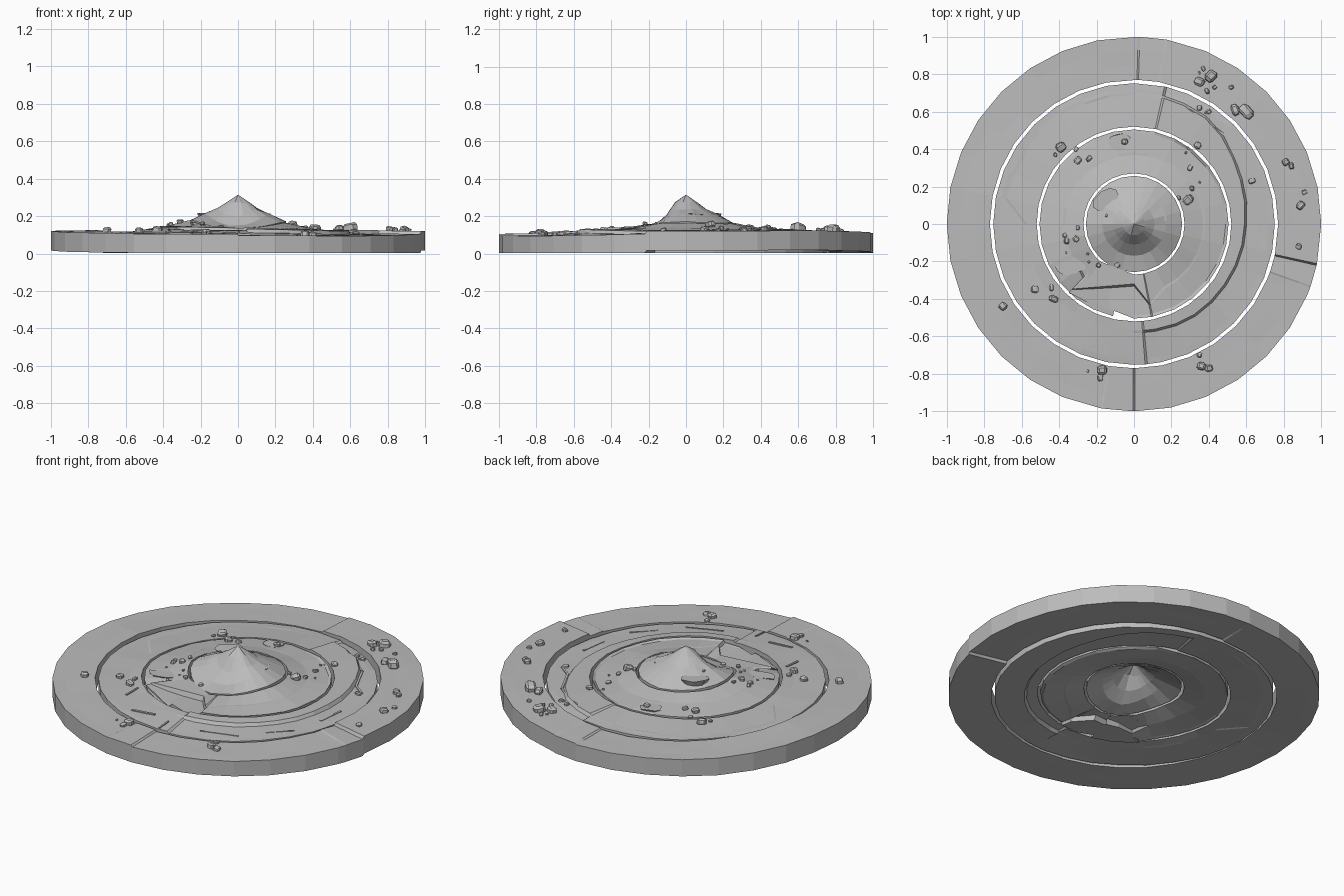
import bpy, bmesh, math, random
from mathutils import Vector, Matrix

if "Cube" in bpy.data.objects:
    bpy.data.objects.remove(bpy.data.objects["Cube"])

random.seed(7)
mat = bpy.data.materials.new("stone grey")
mat.diffuse_color = (0.5, 0.5, 0.5, 1)
mat.use_nodes = True
mat.node_tree.nodes["Principled BSDF"].inputs["Base Color"].default_value = mat.diffuse_color


def interp(table, v):
    """Piecewise linear lookup in a sorted list of (key, value)."""
    if v <= table[0][0]:
        return table[0][1]
    for (a, fa), (b, fb) in zip(table, table[1:]):
        if v <= b:
            return fa + (fb - fa) * (v - a) / (b - a)
    return table[-1][1]


def finish(name, bm):
    bmesh.ops.remove_doubles(bm, verts=bm.verts, dist=0.0005)
    bmesh.ops.recalc_face_normals(bm, faces=bm.faces)
    me = bpy.data.meshes.new(name)
    bm.to_mesh(me)
    bm.free()
    me.materials.append(mat)
    ob = bpy.data.objects.new(name, me)
    bpy.context.collection.objects.link(ob)
    return ob


# Terrain rules: radial mound profile, ledges and fault steps
PROFILE = [(0, .315), (.05, .28), (.1, .243), (.18, .205), (.26, .165),
           (.35, .14), (.5, .122), (.75, .111), (1, .107)]
LEDGE = [(-85, .57), (-59, .58), (-31, .58), (0, .59), (28, .62), (53, .68), (77, .69)]
SCARP = [(-133, .48), (-126, .35), (-108, .32), (-90, .32), (-79, .43)]
SECTORS = [(-90.3, -.001), (-89.7, -.010), (-50, -.014), (-19.7, -.006), (-19.3, -.002),
           (-12.8, -.004), (-12.2, .012), (45, .016), (79.8, .008), (80.2, .005),
           (88.2, .003), (88.8, -.006), (130, -.004), (170, .016), (200, .008),
           (259.7, -.006), (260.3, -.002), (269.7, -.001)]


def wrap(a, low):
    return (a - low) % 360 + low


def height(r, a):
    z = interp(PROFILE, r)
    t = math.radians(a)
    # steep hollow on the front of the peak
    front = max(0, math.cos(t + math.radians(98))) ** 2
    z -= front * interp([(0, 0), (.06, 0), (.15, .065), (.26, .03), (.4, .012), (.5, 0)], r)
    # shoulder on the front left
    side = max(0, math.cos(t - math.radians(203))) ** 6
    z += side * interp([(.1, 0), (.3, .022), (.48, .018), (.6, 0)], r)
    # ledge of the second ring
    al = wrap(a, -180)
    if -85 <= al <= 77 and .5 < r < .76:
        z += .008 if r < interp(LEDGE, al) + .004 else -.010
    # scarp of the inner ring
    if -133 <= al <= -79 and .27 < r < .51:
        z += .012 if r < interp(SCARP, al) + .004 else -.014
    # faulted sectors of the outer ring
    if r > .755:
        z += interp(SECTORS, wrap(a, -90.3))
    else:
        z += .005 * math.sin(2 * t + 9 * r) * min(1, r * 3)
    return z


def surface(x, y):
    return height(math.hypot(x, y), math.degrees(math.atan2(y, x)))


def slab_ring(name, angles, radii_of, rough):
    """Closed slab: polar grid on top, same grid lowered underneath."""
    bm = bmesh.new()
    top, low = [], []
    for a in angles:
        t = math.radians(a)
        up, dn = [], []
        for r in radii_of(a):
            z = height(r, a) + (random.uniform(-rough, rough) if r > .01 else 0)
            x, y = r * math.cos(t), r * math.sin(t)
            up.append(bm.verts.new((x, y, z)))
            dn.append(bm.verts.new((x, y, max(.004, z - .104))))
        top.append(up)
        low.append(dn)
    n = len(angles)
    for i in range(n):
        j = (i + 1) % n
        for k in range(len(top[i]) - 1):
            bm.faces.new((top[i][k], top[i][k + 1], top[j][k + 1], top[j][k]))
            bm.faces.new((low[i][k], low[j][k], low[j][k + 1], low[i][k + 1]))
        for k in (0, -1):
            if k == 0 and radii_of(0)[0] == 0:
                continue
            bm.faces.new((top[i][k], top[j][k], low[j][k], low[i][k]))
    return finish(name, bm)


def with_extra(count, extra):
    base = [i * 360 / count - 90 for i in range(count)]
    keep = [a for a in base if all(abs(a - e) > 1.5 for e in extra)]
    return sorted(keep + extra)


# Central peak
slab_ring("central_peak", with_extra(24, []), lambda a: [0, .06, .11, .17, .257], .004)


# Inner ring with the front scarp
def inner_radii(a):
    s = min(.47, max(.3, interp(SCARP, wrap(a, -180)))) if -134 <= wrap(a, -180) <= -78 else .37
    return [.27, s, s + .012, .503 if s > .45 else .49, .505]


slab_ring("inner_ring", with_extra(28, [-133.5, -132.5, -79.5, -78.5]), inner_radii, .002)


# Middle ring with the curved ledge
def middle_radii(a):
    s = interp(LEDGE, wrap(a, -180))
    return [.52, s, s + .012, .72, .752]


slab_ring("middle_ring", with_extra(32, [-85.5, -84.5, 76.5, 77.5]), middle_radii, .002)

# Outer ring with fault steps
faults = [e for f in (-90, -19.5, -12.5, 80, 88.5, 260) for e in (f - .3, f + .3)]
slab_ring("outer_ring", with_extra(32, faults), lambda a: [.77, .85, .93, 1.0], .0015)


# Flat outcrops: level polygon tops that taper into the ground
def outcrop(name, x, y, length, width, turn, z, depth):
    bm = bmesh.new()
    top, low = [], []
    for i in range(9):
        t = math.tau * i / 9
        k = random.uniform(.85, 1.1)
        p = Matrix.Rotation(math.radians(turn), 2) @ Vector((length * k * math.cos(t), width * k * math.sin(t)))
        top.append(bm.verts.new((x + p.x, y + p.y, z + random.uniform(-.004, .004))))
        low.append(bm.verts.new((x + p.x * .6, y + p.y * .6, z - depth)))
    bm.faces.new(top)
    bm.faces.new(low)
    for i in range(9):
        j = (i + 1) % 9
        bm.faces.new((top[i], top[j], low[j], low[i]))
    finish(name, bm)


outcrop("peak_outcrop_right", .135, .05, .05, .032, -60, .213, .045)
outcrop("peak_outcrop_left", -.15, .13, .085, .05, 45, .212, .05)
outcrop("ring_outcrop_front", -.33, -.225, .09, .045, 10, .147, .035)
outcrop("ring_outcrop_back", -.08, .44, .06, .045, 20, .139, .03)


# Thin cracked plates lying on the surface
def plate(x1, y1, x2, y2, width):
    bm = bmesh.new()
    d = Vector((x2 - x1, y2 - y1))
    n = Vector((-d.y, d.x)).normalized() * width
    pts = [(x1, y1), (x2, y2), (x2 + n.x, y2 + n.y), (x1 + n.x, y1 + n.y)]
    for lift in (-.02, .005):
        for px, py in pts:
            bm.verts.new((px, py, surface(px, py) + lift))
    bmesh.ops.convex_hull(bm, input=bm.verts)
    finish("cracked_plate", bm)


for p in [(.66, -.16, .68, 0, .012), (-.37, -.42, -.375, -.52, .01), (0, -.66, 0, -.745, .008),
          (.28, .62, .48, .47, .012), (.48, .47, .56, .3, .012), (.56, .3, .64, .24, .012),
          (.5, -.45, .61, -.34, .008), (.2, -.64, .4, -.57, .008), (-.24, -.66, -.1, -.64, .012)]:
    plate(*p)


# Loose rocks: chipped blocks (x, y, half size)
def rock(x, y, s):
    bm = bmesh.new()
    bmesh.ops.create_cube(bm, size=2)
    bmesh.ops.bevel(bm, geom=bm.edges[:], offset=.45, segments=1, affect='EDGES')
    scale = Vector((random.uniform(.75, 1.0), random.uniform(.85, 1.2), random.uniform(.6, .85))) * s
    rot = Matrix.Rotation(random.uniform(0, 6), 3, 'Z') @ Matrix.Rotation(random.uniform(-.3, .3), 3, 'X')
    for v in bm.verts:
        c = Vector([a * b * random.uniform(.9, 1.1) for a, b in zip(v.co, scale)])
        v.co = rot @ c + Vector((x, y, surface(x, y) + s * .3))
    finish("loose_rock", bm)


ROCKS = [(.35, .76, .024), (.41, .79, .028), (.37, .83, .012), (.39, .71, .013), (.43, .73, .012),
         (.54, .61, .024), (.60, .60, .036), (.52, .73, .012), (.35, .62, .014), (.40, .60, .012),
         (.81, .33, .02), (.84, .31, .016), (.89, .10, .022), (.91, .17, .012), (.88, -.12, .017),
         (-.39, .41, .026), (-.30, .34, .022), (-.24, .35, .014), (-.42, .37, .011), (-.31, .40, .011),
         (.34, .42, .018), (.30, .30, .014), (.29, .13, .027), (.31, .19, .013), (.24, .14, .012),
         (-.31, -.08, .017), (-.36, -.09, .014), (-.30, -.02, .012), (-.37, -.06, .01),
         (-.53, -.35, .021), (-.43, -.40, .02), (-.44, -.34, .014), (-.70, -.44, .023),
         (-.17, -.78, .027), (-.18, -.82, .015), (.36, -.76, .022), (.40, -.77, .018), (.35, -.70, .013),
         (.63, .23, .014), (-.05, .44, .017), (-.19, -.22, .013), (-.09, -.22, .013)]
for x, y, s in ROCKS:
    rock(x, y, s)

# Pebbles scattered near some of the rocks
for x, y in [(.38, .76), (.33, .25), (-.33, -.12), (-.2, -.78), (.36, .64), (-.22, -.2), (-.17, .1), (.27, .35)]:
    for _ in range(2):
        rock(x + random.uniform(-.06, .06), y + random.uniform(-.06, .06), .007)
